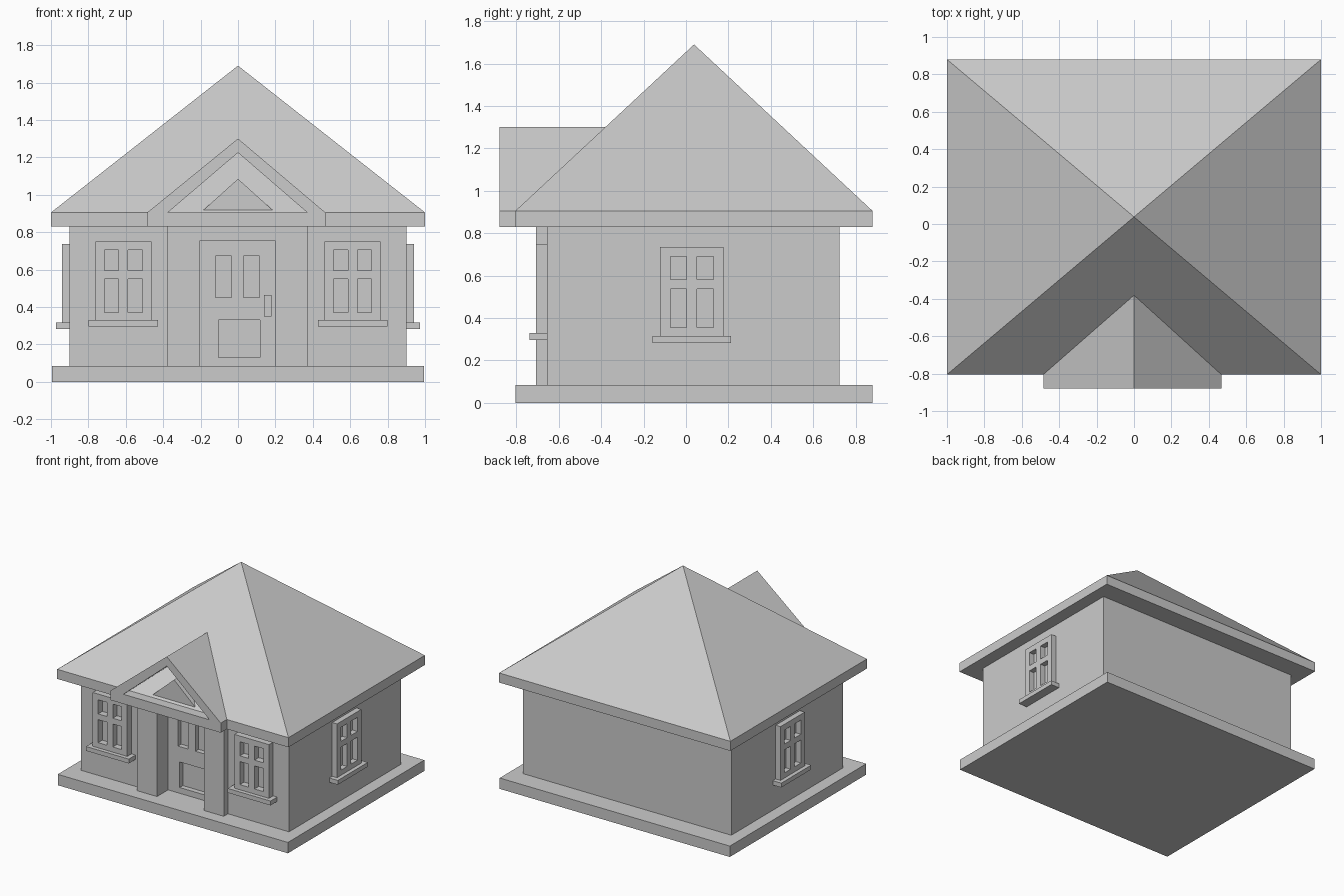
import bpy, bmesh
from mathutils import Matrix, Vector

cube = bpy.data.objects.get("Cube")
if cube:
    bpy.data.objects.remove(cube, do_unlink=True)

# One flat colour for the whole house
grey = bpy.data.materials.new("plain_grey")
grey.use_nodes = True
grey.diffuse_color = (0.6, 0.6, 0.6, 1)
grey.node_tree.nodes["Principled BSDF"].inputs["Base Color"].default_value = (0.6, 0.6, 0.6, 1)


def finish(name, bm, matrix=None):
    bmesh.ops.recalc_face_normals(bm, faces=bm.faces)
    mesh = bpy.data.meshes.new(name)
    bm.to_mesh(mesh)
    bm.free()
    mesh.materials.append(grey)
    obj = bpy.data.objects.new(name, mesh)
    bpy.context.collection.objects.link(obj)
    if matrix:
        obj.matrix_world = matrix
    return obj


def box(name, x, y, z, matrix=None):
    bm = bmesh.new()
    bmesh.ops.create_cube(bm, size=1)
    for v in bm.verts:
        v.co = [r[0] if c < 0 else r[1] for c, r in zip(v.co, (x, y, z))]
    return finish(name, bm, matrix)


def prism(name, points, start, end, axis="y"):
    """Extrude an outline along y (points are x, z) or z (points are x, y)."""
    bm = bmesh.new()
    place = (lambda p: (p[0], start, p[1])) if axis == "y" else (lambda p: (p[0], p[1], start))
    face = bm.faces.new([bm.verts.new(place(p)) for p in points])
    out = bmesh.ops.extrude_face_region(bm, geom=[face], use_keep_orig=True)
    shift = Vector((0, end - start, 0)) if axis == "y" else Vector((0, 0, end - start))
    bmesh.ops.translate(bm, vec=shift, verts=[g for g in out["geom"] if isinstance(g, bmesh.types.BMVert)])
    return finish(name, bm)


def pierced_panel(name, xs, zs, holes, front, back, matrix=None):
    """Flat panel on a grid of x and z lines, with rectangular openings."""
    bm = bmesh.new()
    grid = [[bm.verts.new((x, front, z)) for z in zs] for x in xs]
    for i in range(len(xs) - 1):
        for j in range(len(zs) - 1):
            if (i, j) not in holes:
                bm.faces.new((grid[i][j], grid[i + 1][j], grid[i + 1][j + 1], grid[i][j + 1]))
    out = bmesh.ops.extrude_face_region(bm, geom=bm.faces[:], use_keep_orig=True)
    bmesh.ops.translate(bm, vec=(0, back - front, 0),
                        verts=[g for g in out["geom"] if isinstance(g, bmesh.types.BMVert)])
    return finish(name, bm, matrix)


def window(name, matrix):
    """Four-pane window facing -y, standing on its sill at the local origin."""
    pierced_panel(name + "_frame", (-0.15, -0.102, -0.025, 0.025, 0.102, 0.15),
                  (0, 0.04, 0.22, 0.265, 0.375, 0.42),
                  {(1, 1), (3, 1), (1, 3), (3, 3)}, -0.052, 0.01, matrix)
    box(name + "_sill", (-0.185, 0.185), (-0.083, 0.01), (-0.034, 0), matrix)


# Ground slab and walls with a notch for the entrance
box("base_slab", (-0.995, 0.995), (-0.805, 0.88), (0, 0.085))
prism("walls", [(-0.9, -0.655), (-0.205, -0.655), (-0.205, -0.53), (0.2, -0.53),
                (0.2, -0.655), (0.9, -0.655), (0.9, 0.725), (-0.9, 0.725)], 0.08, 0.835, "z")

# Door surround, door and handle
prism("door_surround", [(-0.38, 0.08), (-0.205, 0.08), (-0.205, 0.752), (0.2, 0.752),
                        (0.2, 0.08), (0.372, 0.08), (0.372, 0.835), (-0.38, 0.835)], -0.707, -0.54)
pierced_panel("door_upper", (-0.205, -0.12, -0.035, 0.03, 0.115, 0.2),
              (0.39, 0.45, 0.672, 0.752), {(1, 1), (3, 1)}, -0.57, -0.53)
pierced_panel("door_lower", (-0.205, -0.105, 0.118, 0.2), (0.08, 0.13, 0.33, 0.39),
              {(1, 1)}, -0.57, -0.53)
box("door_handle", (0.14, 0.178), (-0.6, -0.56), (0.35, 0.465))

# Front and side windows
for side, label in ((-1, "right"), (1, "left")):
    window(f"front_window_{label}", Matrix.Translation((side * 0.613, -0.655, 0.33)))
    turn = Matrix.Rotation(side * 1.5708, 4, "Z")
    window(f"side_window_{label}", Matrix.Translation((side * 0.89, 0.028, 0.316)) @ turn)

# Hipped roof with a square eave
bm = bmesh.new()
low = [bm.verts.new((x, y, 0.83)) for x, y in ((-1, -0.805), (1, -0.805), (1, 0.88), (-1, 0.88))]
top = [bm.verts.new((v.co.x, v.co.y, 0.905)) for v in low]
apex = bm.verts.new((0, 0.038, 1.69))
bm.faces.new(low)
for i in range(4):
    j = (i + 1) % 4
    bm.faces.new((low[i], low[j], top[j], top[i]))
    bm.faces.new((top[i], top[j], apex))
finish("main_roof", bm)

# Open porch gable with its cross band and inner triangle
prism("porch_gable", [(-0.485, 0.905), (-0.375, 0.905), (0, 1.225),
                      (0.37, 0.905), (0.467, 0.905), (0, 1.3)], -0.88, -0.37)
box("porch_band", (-0.485, 0.467), (-0.88, -0.79), (0.83, 0.905))
prism("porch_inner_gable", [(-0.205, 0.9), (0.205, 0.9), (0, 1.085)], -0.79, -0.55)
